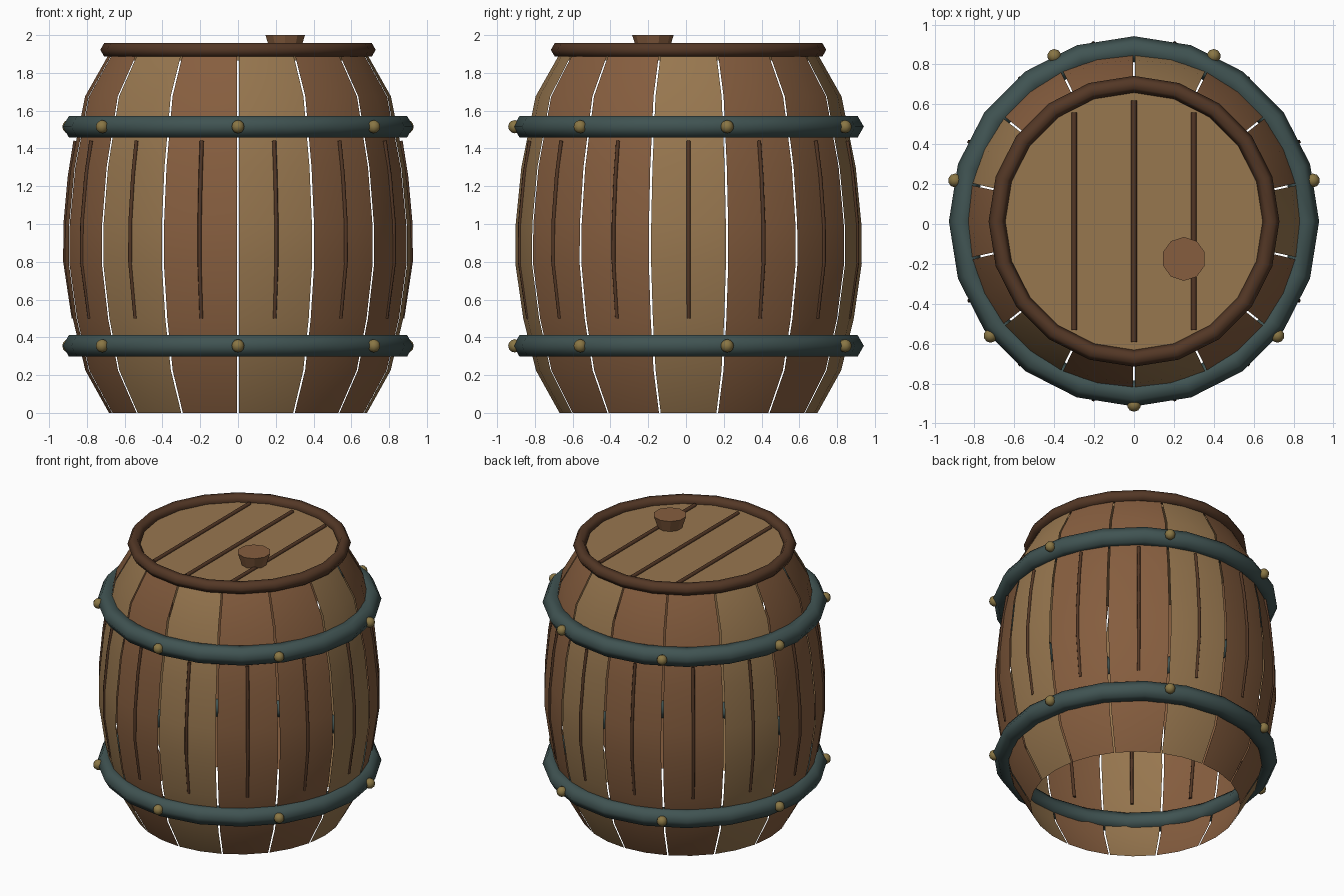
import bpy, bmesh
from math import pi, sin, cos, radians

if "Cube" in bpy.data.objects:
    bpy.data.objects.remove(bpy.data.objects["Cube"])

CY = 0.0135          # barrel axis offset in y
STAVES, BOLTS = 14, 7


def material(name, rgb):
    m = bpy.data.materials.new(name)
    m.diffuse_color = tuple((v / 255) ** 2.2 for v in rgb) + (1,)
    m.use_nodes = True
    m.node_tree.nodes["Principled BSDF"].inputs["Base Color"].default_value = m.diffuse_color
    return m


tan = material("tan_wood", (150, 118, 80))
brown = material("brown_wood", (133, 94, 65))
dark = material("dark_wood", (84, 58, 42))
iron = material("iron", (66, 84, 83))
brass = material("brass", (136, 117, 70))


def finish(name, mat, angle=None):
    o = bpy.context.object
    o.name = name
    o.data.materials.append(mat)
    if angle:
        bpy.ops.object.shade_smooth_by_angle(angle=radians(angle))
    return o


def ring(name, z, major, minor, mat):
    bpy.ops.mesh.primitive_torus_add(location=(0, CY, z), major_radius=major, minor_radius=minor,
                                     major_segments=20, minor_segments=6)
    finish(name, mat, 80)


def rod(name, points, radius, mat, caps=True):
    c = bpy.data.curves.new(name, 'CURVE')
    c.dimensions = '3D'
    c.bevel_depth, c.bevel_resolution, c.use_fill_caps = radius, 1, caps
    s = c.splines.new('POLY')
    s.points.add(len(points) - 1)
    for p, co in zip(s.points, points):
        p.co = (*co, 1)
    o = bpy.data.objects.new(name, c)
    bpy.context.collection.objects.link(o)
    c.materials.append(mat)


# Bulging stave profile as (radius, height)
PROFILE = [(.683, 0), (.808, .225), (.875, .5), (.917, .79), (.915, 1.0),
           (.885, 1.3), (.81, 1.675), (.683, 1.9)]
GROOVE = [(.862, 1.44), (.892, 1.25), (.915, 1.0), (.916, .8), (.871, .5)]


def polar(r, a, z):
    return (r * cos(a), CY + r * sin(a), z)


# Curved single-sheet staves with narrow gaps, and a seam down the middle of each
step = 2 * pi / STAVES
for k in range(STAVES):
    mid = -pi / 2 + (k + .5) * step
    bm = bmesh.new()
    rows = [[bm.verts.new(polar(r, mid + t * step * .485, z)) for t in (-1, 0, 1)] for r, z in PROFILE]
    for lo, hi in zip(rows, rows[1:]):
        for i in range(2):
            bm.faces.new((lo[i], lo[i + 1], hi[i + 1], hi[i]))
    me = bpy.data.meshes.new(f"stave_{k}")
    bm.to_mesh(me)
    bm.free()
    o = bpy.data.objects.new(f"stave_{k}", me)
    bpy.context.collection.objects.link(o)
    me.materials.append(tan if k % 3 == 0 else brown)
    me.shade_smooth()
    rod(f"stave_seam_{k}", [polar(r, mid, z) for r, z in GROOVE], .011, dark)

# Iron hoops with brass rivets
for label, z in (("lower", .355), ("upper", 1.515)):
    ring(f"{label}_hoop", z, .863, .065, iron)
    for k in range(BOLTS):
        bpy.ops.mesh.primitive_uv_sphere_add(segments=10, ring_count=6, radius=.035,
                                             location=polar(.92, -pi / 2 + k * 2 * pi / BOLTS, z))
        finish(f"{label}_rivet_{k}", brass, 60)

# Lid, its rim and plank seams
ring("lid_rim", 1.922, .687, .042, dark)
bpy.ops.mesh.primitive_cylinder_add(vertices=20, radius=.675, depth=.05, location=(0, CY, 1.89))
finish("lid", tan, 30)
for i, (x, half) in enumerate(((-.3, .545), (0, .605), (.3, .545))):
    rod(f"lid_seam_{i}", [(x, CY - half, 1.918), (x, CY + half, 1.918)], .014, dark)

# Tapered bung
bpy.ops.mesh.primitive_cone_add(vertices=10, radius1=.075, radius2=.11, depth=.11, location=(.25, -.175, 1.945))
finish("bung", brown)
